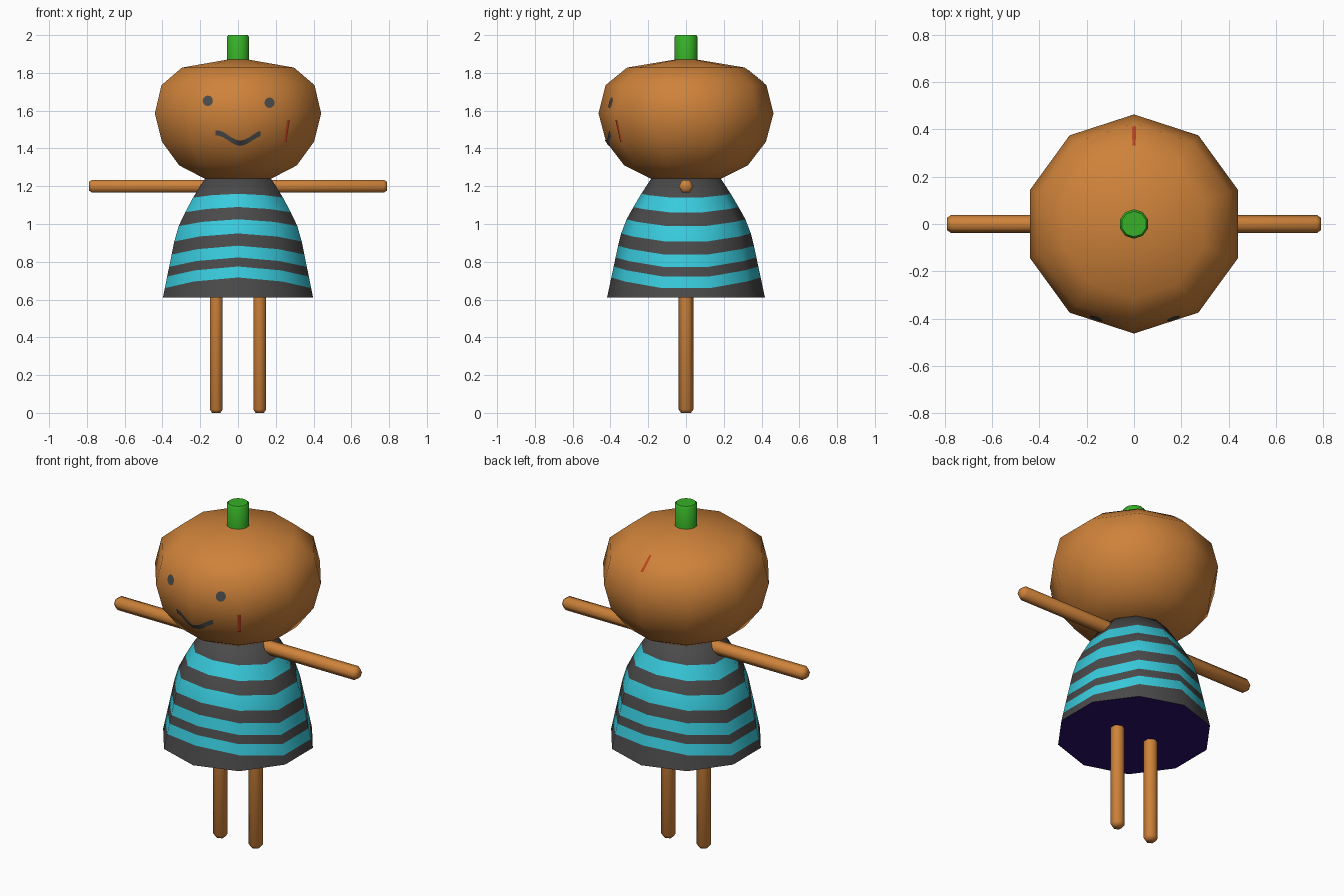
import bpy, bmesh, math
from mathutils import Vector, Matrix
from mathutils.bvhtree import BVHTree

if "Cube" in bpy.data.objects:
    bpy.data.objects.remove(bpy.data.objects["Cube"])


def material(name, rgb):
    m = bpy.data.materials.new(name)
    lin = [((c / 255 + 0.055) / 1.055) ** 2.4 if c > 10 else c / 255 / 12.92 for c in rgb]
    m.diffuse_color = (*lin, 1)
    m.use_nodes = True
    m.node_tree.nodes["Principled BSDF"].inputs["Base Color"].default_value = m.diffuse_color
    return m


ORANGE = material("orange skin", (206, 130, 58))
GREEN = material("green stem", (54, 176, 38))
GREY = material("charcoal", (74, 74, 74))
CYAN = material("turquoise", (56, 202, 220))
PURPLE = material("dark purple", (42, 15, 105))
RED = material("rust red", (186, 66, 30))


def finish(bm, name, mats, angle=60, recalc=True):
    if recalc:
        bmesh.ops.recalc_face_normals(bm, faces=bm.faces[:])
    me = bpy.data.meshes.new(name)
    bm.to_mesh(me)
    bm.free()
    for m in mats:
        me.materials.append(m)
    ob = bpy.data.objects.new(name, me)
    bpy.context.collection.objects.link(ob)
    bpy.ops.object.select_all(action='DESELECT')
    ob.select_set(True)
    bpy.context.view_layer.objects.active = ob
    bpy.ops.object.shade_smooth_by_angle(angle=math.radians(angle))
    return ob


def loft(rings, band_mats=None, bottom_mat=0):
    """Skin a list of vertex rings, capped at both ends."""
    bm = bmesh.new()
    vs = [[bm.verts.new(p) for p in r] for r in rings]
    n = len(vs[0])
    for k in range(len(vs) - 1):
        for i in range(n):
            j = (i + 1) % n
            f = bm.faces.new((vs[k][i], vs[k][j], vs[k + 1][j], vs[k + 1][i]))
            f.material_index = band_mats[k] if band_mats else 0
    bm.faces.new(vs[0][::-1]).material_index = bottom_mat
    bm.faces.new(vs[-1])
    return bm


def ring(r, z, n=10):
    # first corner points to the front (-y)
    return [Vector((r * math.sin(2 * math.pi * i / n), -r * math.cos(2 * math.pi * i / n), z))
            for i in range(n)]


# Head: ten-sided pumpkin shape
HEAD = [(0.185, 1.24), (0.327, 1.31), (0.423, 1.435), (0.463, 1.585),
        (0.426, 1.735), (0.312, 1.828), (0.06, 1.87)]
head = finish(loft([ring(r, z) for r, z in HEAD]), "head", [ORANGE])
tree = BVHTree.FromPolygons([v.co for v in head.data.vertices],
                            [p.vertices for p in head.data.polygons])

# Stem
finish(loft([ring(0.062, 1.85), ring(0.062, 1.99), ring(0.054, 2.0)]), "stem", [GREEN], 40)

# Dress: stripes dip towards the sides
DRESS = [(0.61, 0.418), (0.93, 0.35), (1.01, 0.323), (1.14, 0.25), (1.24, 0.184)]


def dress_radius(z):
    for (z0, r0), (z1, r1) in zip(DRESS, DRESS[1:]):
        if z <= z1:
            return r0 + (r1 - r0) * (z - z0) / (z1 - z0)
    return DRESS[-1][1]


levels = [0.61, 0.717, 0.775, 0.823, 0.885, 0.95, 1.025, 1.09, 1.16, 1.24]
rings = []
for lv in levels:
    pts = ring(dress_radius(lv), lv)
    if lv not in (levels[0], levels[-1]):
        for p in pts:
            z = lv - 0.4 * p.x ** 2
            s = dress_radius(z) / dress_radius(lv)
            p.x, p.y, p.z = p.x * s, p.y * s, z
    rings.append(pts)
finish(loft(rings, [k % 2 for k in range(9)], 2), "striped_dress", [GREY, CYAN, PURPLE])


# Arms and legs: hexagonal rods with bevelled tips
def rod(name, length, matrix):
    bm = loft([ring(0.026, 0, 6), ring(0.039, 0.018, 6), ring(0.039, length, 6)])
    bmesh.ops.transform(bm, matrix=matrix, verts=bm.verts[:])
    finish(bm, name, [ORANGE], 62)


for side, s in (("left", -1), ("right", 1)):
    rod(side + "_leg", 0.63, Matrix.Translation((0.115 * s, 0, 0)))
    rod(side + "_arm", 0.68, Matrix.Translation((0.79 * s, 0, 1.2))
        @ Matrix.Rotation(-s * math.pi / 2, 4, 'Y'))


# Face details: thin patches laid on the head
def on_face(x, z):
    hit, normal, _, _ = tree.ray_cast(Vector((x, -2, z)), Vector((0, 1, 0)))
    return hit + Vector((0, -0.004, 0))


def patch(name, polys, mat):
    bm = bmesh.new()
    for pts in polys:
        f = bm.faces.new([bm.verts.new(p) for p in pts])
        f.normal_update()
        if f.normal.dot(f.calc_center_median() - Vector((0, 0, 1.58))) < 0:
            f.normal_flip()
    bmesh.ops.remove_doubles(bm, verts=bm.verts[:], dist=1e-5)
    finish(bm, name, [mat], 30, False)


for name, ex, ez in (("left_eye", -0.16, 1.652), ("right_eye", 0.167, 1.642)):
    patch(name, [[on_face(ex + 0.027 * math.cos(a * math.pi / 6),
                          ez + 0.028 * math.sin(a * math.pi / 6)) for a in range(12)]], GREY)


def mouth_z(x):
    return 1.428 + 0.054 * (1 - math.cos(math.pi * min(1, abs(x - 0.012) / 0.125))) / 2


xs = [-0.118 + 0.0118 * i for i in range(11)] + [0.0118 * i for i in range(1, 11)]
patch("smile", [[on_face(a, mouth_z(a) - 0.014), on_face(b, mouth_z(b) - 0.014),
                 on_face(b, mouth_z(b) + 0.014), on_face(a, mouth_z(a) + 0.014)]
                for a, b in zip(xs, xs[1:])], GREY)


# Red marks that run along two edges of the head
def head_radius(z):
    for (r0, z0), (r1, z1) in zip(HEAD, HEAD[1:]):
        if z <= z1:
            return r0 + (r1 - r0) * (z - z0) / (z1 - z0)


def edge_mark(name, corner, z0, z1):
    rows = []
    for i in range(5):
        z = z0 + (z1 - z0) * i / 4
        c = ring(head_radius(z) + 0.004, z)
        rows.append([c[corner].lerp(c[corner - 1], 0.035), c[corner],
                     c[corner].lerp(c[(corner + 1) % 10], 0.035)])
    patch(name, [[a[k], a[k + 1], b[k + 1], b[k]]
                 for a, b in zip(rows, rows[1:]) for k in (0, 1)], RED)


edge_mark("cheek_mark", 1, 1.435, 1.55)
edge_mark("back_mark", 5, 1.748, 1.815)
